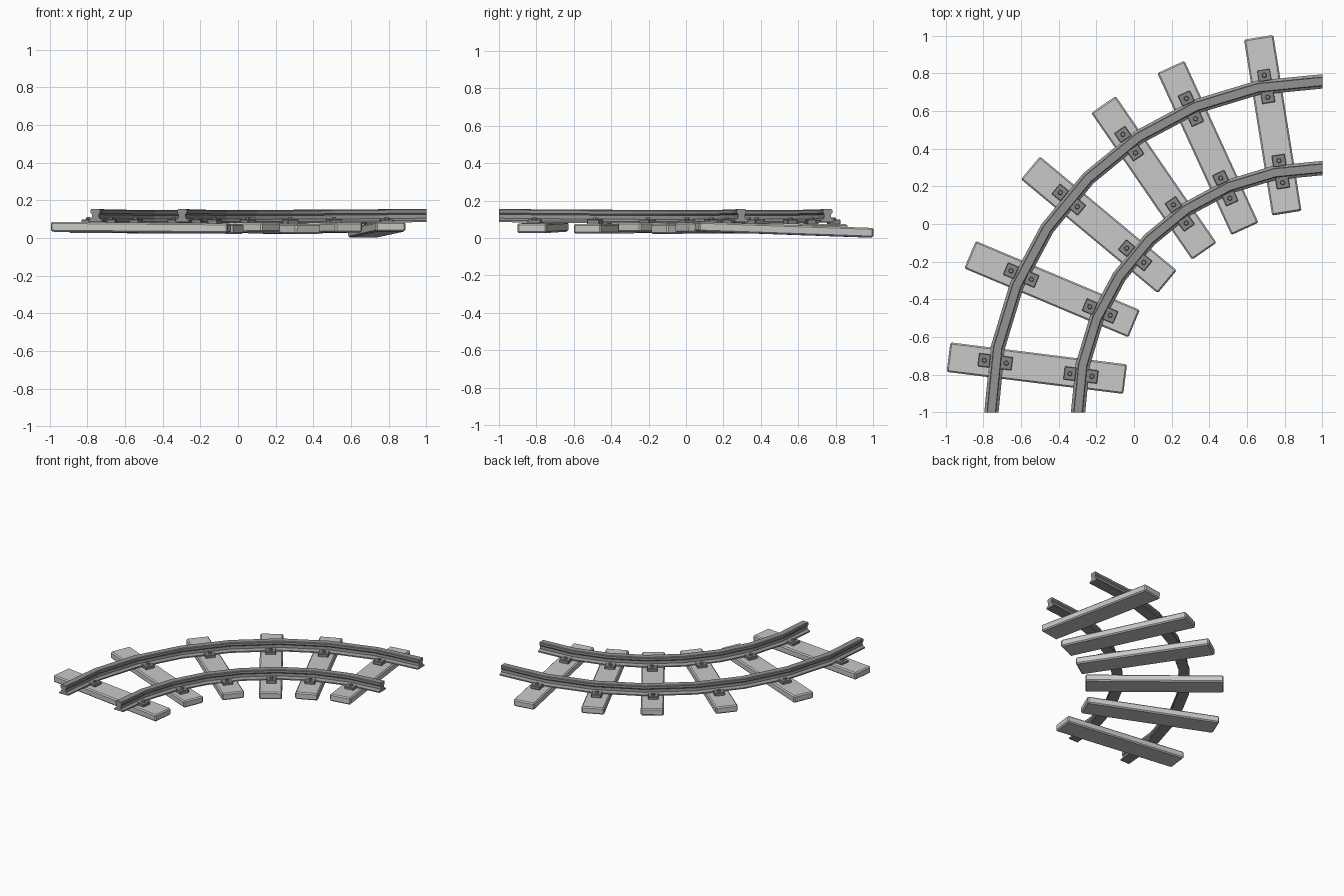
import bpy, bmesh, math
from mathutils import Matrix, Vector

cube = bpy.data.objects.get("Cube")
if cube:
    bpy.data.objects.remove(cube, do_unlink=True)

CENTRE = Vector((1, -1, 0))
RAIL_RADII = {"outer": 1.757, "inner": 1.297}


def material(name, grey):
    m = bpy.data.materials.new(name)
    m.use_nodes = True
    m.diffuse_color = (grey, grey, grey, 1)
    m.node_tree.nodes["Principled BSDF"].inputs["Base Color"].default_value = (grey, grey, grey, 1)
    return m


wood = material("pale grey wood", 0.58)
steel = material("rail steel", 0.29)
iron = material("dark iron", 0.24)


def finish(bm, name, mat, bevel=0):
    bmesh.ops.recalc_face_normals(bm, faces=bm.faces)
    mesh = bpy.data.meshes.new(name)
    bm.to_mesh(mesh)
    bm.free()
    mesh.materials.append(mat)
    obj = bpy.data.objects.new(name, mesh)
    bpy.context.collection.objects.link(obj)
    if bevel:
        mod = obj.modifiers.new("worn edges", "BEVEL")
        mod.width = bevel
        mod.segments = 1
    return obj


def radial(angle, radius, z=0):
    return CENTRE + Vector((-math.cos(angle) * radius, math.sin(angle) * radius, z))


# Rails: a foot, web and head profile swept round a quarter circle
half = [(0.038, 0.085), (0.038, 0.094), (0.02, 0.106), (0.018, 0.126),
        (0.025, 0.134), (0.025, 0.150), (0.021, 0.155)]
profile = half + [(-x, z) for x, z in reversed(half)]
STEPS = 8
for side, radius in RAIL_RADII.items():
    bm = bmesh.new()
    rings = []
    for i in range(STEPS + 1):
        a = math.pi / 2 * i / STEPS
        sag = 0.006 * math.sin(2 * a)
        rings.append([bm.verts.new(radial(a, radius + x, z - sag)) for x, z in profile])
    n = len(profile)
    for r0, r1 in zip(rings, rings[1:]):
        for j in range(n):
            k = (j + 1) % n
            bm.faces.new((r0[j], r0[k], r1[k], r1[j]))
    bm.faces.new(rings[0])
    bm.faces.new(rings[-1])
    finish(bm, side + "_rail", steel)

# Sleepers: angle round the curve, own slope, middle radius, top height outside and inside
LENGTH, WIDTH, THICK = 0.945, 0.158, 0.052
sleepers = [
    (8.8, 7.1, 1.534, 0.086, 0.078),
    (24.5, 22.8, 1.577, 0.080, 0.075),
    (40.0, 39.8, 1.549, 0.077, 0.084),
    (54.3, 55.5, 1.533, 0.082, 0.074),
    (66.6, 65.4, 1.530, 0.074, 0.082),
    (80.2, 80.9, 1.547, 0.054, 0.087),
]
for number, (angle, slope, radius, z_out, z_in) in enumerate(sleepers, 1):
    middle = radial(math.radians(angle), radius, (z_out + z_in - THICK) / 2)
    turn = Matrix.Rotation(-math.radians(slope), 4, "Z")
    tilt = Matrix.Rotation(math.atan2(z_out - z_in, LENGTH), 4, "Y")
    place = Matrix.Translation(middle) @ turn @ tilt
    bm = bmesh.new()
    bmesh.ops.create_cube(bm, size=1, matrix=place @ Matrix.Diagonal((LENGTH, WIDTH, THICK, 1)))
    finish(bm, f"sleeper_{number}", wood, 0.008)

    # Clamp plates with bolts on both sides of each rail
    plates, bolts = bmesh.new(), bmesh.new()
    for rail_radius in RAIL_RADII.values():
        for side in (-1, 1):
            along = turn @ Vector((-1, 0, 0))
            base = radial(math.radians(angle), rail_radius) + along * side * 0.059
            spot = Matrix.Translation(base) @ turn
            bmesh.ops.create_cube(plates, size=1, matrix=spot @ Matrix.Translation((0, 0, 0.086))
                                  @ Matrix.Diagonal((0.062, 0.07, 0.026, 1)))
            bmesh.ops.create_cone(bolts, cap_ends=True, segments=6, radius1=0.014, radius2=0.011,
                                  depth=0.014, matrix=spot @ Matrix.Translation((0, 0, 0.104)))
    finish(plates, f"clamp_plates_{number}", iron, 0.003)
    finish(bolts, f"bolts_{number}", iron)
